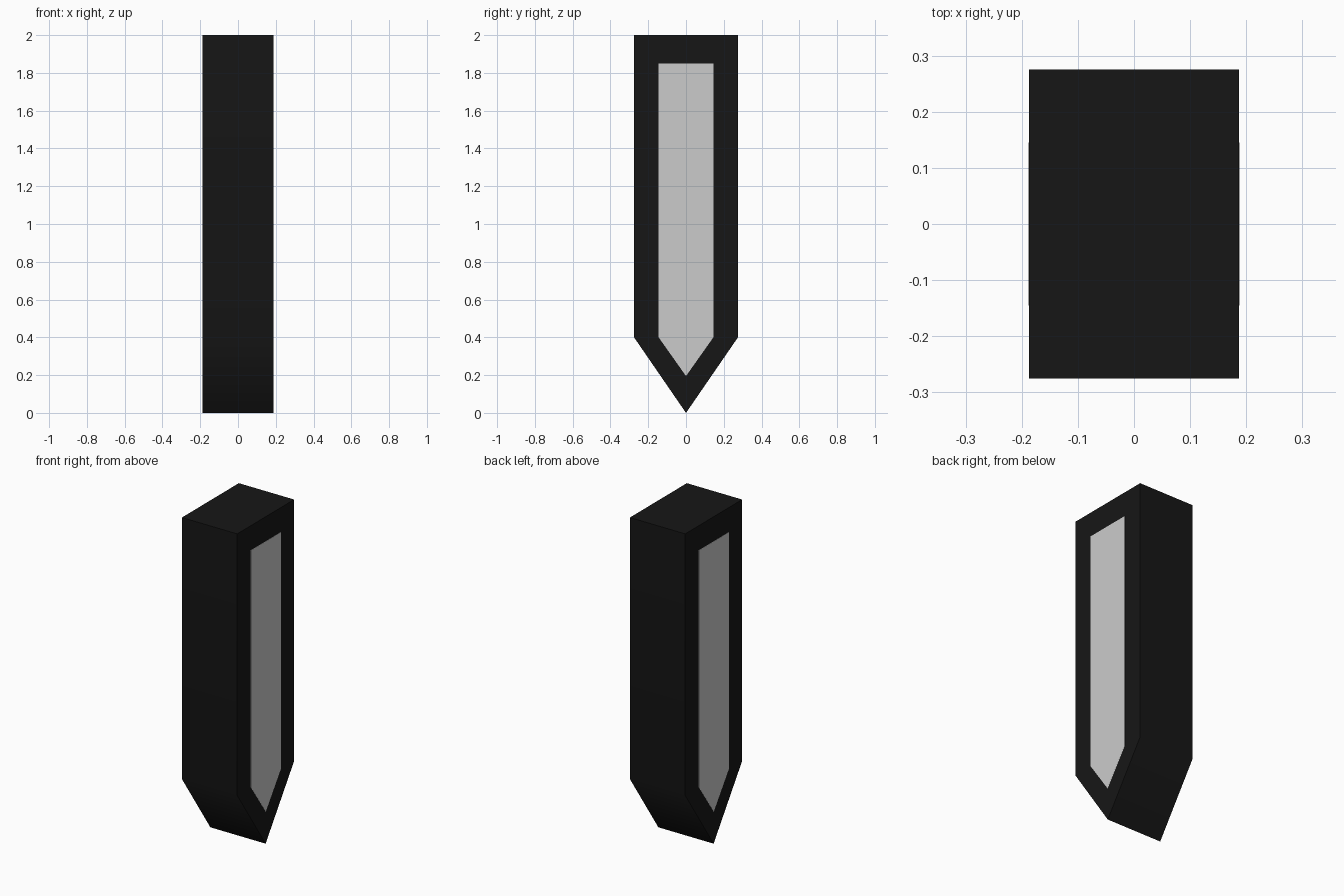
import bpy, bmesh
from math import radians

if "Cube" in bpy.data.objects:
    bpy.data.objects.remove(bpy.data.objects["Cube"])


def material(name, value):
    m = bpy.data.materials.new(name)
    m.diffuse_color = (value, value, value, 1)
    m.use_nodes = True
    m.node_tree.nodes["Principled BSDF"].inputs["Base Color"].default_value = m.diffuse_color
    return m


def prism(name, x0, x1, half_width, tip, shoulder, top, mat):
    """Pointed-bottom profile in the YZ plane, extruded along x."""
    profile = [(0, tip), (half_width, shoulder), (half_width, top),
               (-half_width, top), (-half_width, shoulder)]
    bm = bmesh.new()
    face = bm.faces.new([bm.verts.new((x0, y, z)) for y, z in profile])
    ext = bmesh.ops.extrude_face_region(bm, geom=[face])
    verts = [g for g in ext["geom"] if isinstance(g, bmesh.types.BMVert)]
    bmesh.ops.translate(bm, verts=verts, vec=(x1 - x0, 0, 0))
    bmesh.ops.recalc_face_normals(bm, faces=bm.faces)
    mesh = bpy.data.meshes.new(name)
    bm.to_mesh(mesh)
    bm.free()
    mesh.materials.append(mat)
    obj = bpy.data.objects.new(name, mesh)
    bpy.context.collection.objects.link(obj)
    return obj


black = material("black", 0.008)
grey = material("light_grey", 0.8)

# Body: box with a wedge-shaped lower end, softly shaded at the shoulders
body = prism("body", -0.187, 0.187, 0.275, 0.0, 0.4, 2.0, black)
bpy.context.view_layer.objects.active = body
body.select_set(True)
bpy.ops.object.shade_smooth_by_angle(angle=radians(50))
weighted = body.modifiers.new("weighted_normals", "WEIGHTED_NORMAL")
weighted.keep_sharp = True

# Thin pale panel on one side, mirrored to the other
panel = prism("side_panels", 0.18, 0.188, 0.145, 0.195, 0.4, 1.85, grey)
panel.modifiers.new("mirror", "MIRROR")
